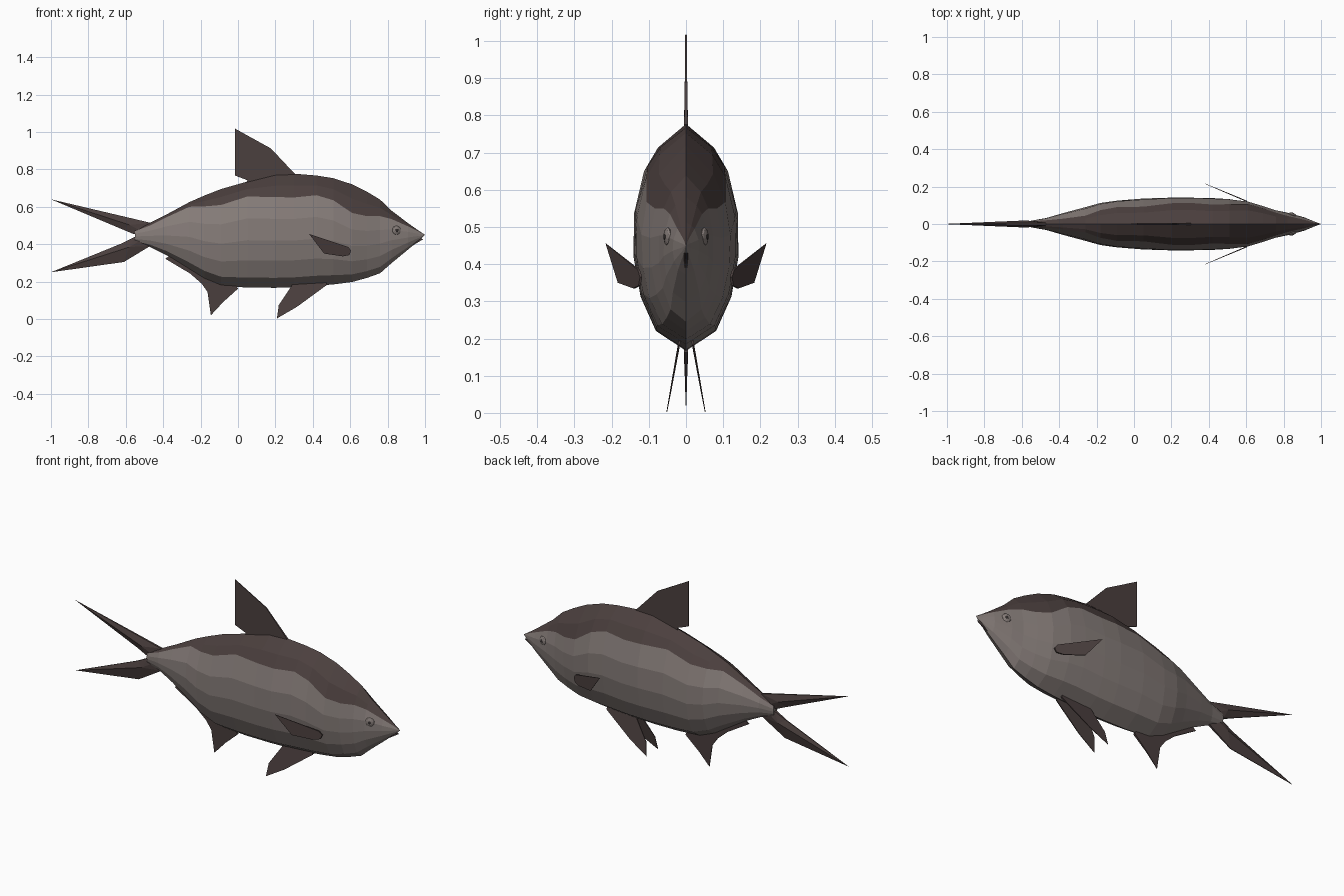
import bpy, bmesh, math
from mathutils import Matrix


def material(name, rgb):
    m = bpy.data.materials.new(name)
    m.diffuse_color = (*rgb, 1)
    return m


SKIN = material("warm grey skin", (0.235, 0.2, 0.188))
DARK = material("dark brown", (0.07, 0.05, 0.048))
PUPIL = material("pupil black", (0.03, 0.025, 0.025))


def finish(name, bm, mats):
    bmesh.ops.remove_doubles(bm, verts=bm.verts, dist=1e-5)
    bmesh.ops.recalc_face_normals(bm, faces=bm.faces)
    me = bpy.data.meshes.new(name)
    bm.to_mesh(me)
    bm.free()
    for m in mats:
        me.materials.append(m)
    ob = bpy.data.objects.new(name, me)
    bpy.context.collection.objects.link(ob)
    return ob


# Body stations: x, back height, colour border height, belly height, half width
STATIONS = [
    (-0.55, 0.485, 0.47, 0.41, 0.018),
    (-0.47, 0.515, 0.50, 0.385, 0.032),
    (-0.38, 0.56, 0.545, 0.34, 0.058),
    (-0.26, 0.625, 0.60, 0.265, 0.09),
    (-0.18, 0.66, 0.602, 0.215, 0.113),
    (-0.09, 0.695, 0.61, 0.178, 0.126),
    (0.05, 0.735, 0.655, 0.168, 0.137),
    (0.20, 0.773, 0.652, 0.167, 0.143),
    (0.30, 0.777, 0.65, 0.17, 0.143),
    (0.42, 0.767, 0.662, 0.178, 0.14),
    (0.51, 0.753, 0.635, 0.185, 0.135),
    (0.61, 0.72, 0.567, 0.198, 0.12),
    (0.69, 0.68, 0.55, 0.22, 0.096),
    (0.76, 0.638, 0.55, 0.245, 0.074),
    (0.82, 0.58, 0.535, 0.298, 0.061),
    (0.91, 0.512, 0.495, 0.372, 0.036),
    (0.965, 0.473, 0.468, 0.418, 0.013),
]


def half_section(x, top, border, low, w):
    """Points from the back ridge down to the keel, on the +y side."""
    mid, h = (top + low) / 2, (top - low) / 2
    pts = [(x, 0, top)]
    z = (top + border) / 2
    rows = [(z, 0.86), (border, 0.97)]
    rows += [(border + (low - border) * f, 1.0) for f in (0.24, 0.48, 0.7, 0.89)]
    for z, k in rows:
        t = (z - mid) / h
        pts.append((x, k * w * math.sqrt(max(0, 1 - t * t)), z))
    return pts + [(x, 0, low)]


bm = bmesh.new()
rings = []
for s in STATIONS:
    half = half_section(*s)
    loop = half + [(x, -y, z) for x, y, z in half[-2:0:-1]]
    rings.append([bm.verts.new(p) for p in loop])
n = len(rings[0])
for a, b in zip(rings, rings[1:]):
    for i in range(n):
        j = (i + 1) % n
        f = bm.faces.new((a[i], a[j], b[j], b[i]))
        f.material_index = 1 if i < 2 or i >= n - 2 else 0
bm.faces.new(rings[0])
nose = bm.verts.new((1.0, 0, 0.45))
for i in range(n):
    f = bm.faces.new((rings[-1][i], rings[-1][(i + 1) % n], nose))
    f.material_index = 1 if i < 2 or i >= n - 2 else 0
finish("body", bm, [SKIN, DARK])


def fin(name, outline, offset=lambda x, z: 0.0, ridge=None):
    """Thin fin from (x, z, half thickness); ridge gives a thicker middle point."""
    bm = bmesh.new()
    sides = []
    for s in (1, -1):
        sides.append([bm.verts.new((x, offset(x, z) + s * t, z)) for x, z, t in outline])
        ring = sides[-1]
        if ridge:
            x, z, t = ridge
            c = bm.verts.new((x, offset(x, z) + s * t, z))
            for i in range(len(ring)):
                bm.faces.new((ring[i], ring[(i + 1) % len(ring)], c))
        else:
            bm.faces.new(ring)
    a, b = sides
    for i in range(len(a)):
        j = (i + 1) % len(a)
        bm.faces.new((a[i], a[j], b[j], b[i]))
    return finish(name, bm, [DARK])


# Forked tail
fin("tail_upper_lobe", [(-1, 0.64, 0.001), (-0.47, 0.515, 0.006), (-0.48, 0.45, 0.01),
                        (-0.56, 0.455, 0.008), (-0.62, 0.48, 0.003)],
    ridge=(-0.58, 0.503, 0.019))
fin("tail_lower_lobe", [(-1, 0.25, 0.001), (-0.62, 0.405, 0.003), (-0.55, 0.44, 0.008),
                        (-0.47, 0.45, 0.01), (-0.47, 0.39, 0.006), (-0.61, 0.305, 0.002)],
    ridge=(-0.58, 0.385, 0.019))

# Single fins on the centre line
fin("dorsal_fin", [(-0.016, 1.018, 0.002), (0.176, 0.912, 0.003), (0.305, 0.775, 0.005),
                   (0.28, 0.74, 0.006), (0.04, 0.71, 0.006), (0.05, 0.742, 0.005),
                   (-0.016, 0.767, 0.003)])
fin("anal_fin", [(-0.388, 0.322, 0.003), (-0.256, 0.243, 0.004), (-0.195, 0.19, 0.004),
                 (-0.163, 0.145, 0.003), (-0.145, 0.02, 0.001), (-0.08, 0.09, 0.003),
                 (0.0, 0.162, 0.006), (-0.02, 0.2, 0.006), (-0.2, 0.26, 0.006),
                 (-0.36, 0.345, 0.005)])

# Paired fins
for s, side in ((-1, "right"), (1, "left")):
    fin("pelvic_fin_" + side,
        [(0.208, 0.003, 0.001), (0.218, 0.075, 0.002), (0.283, 0.172, 0.003),
         (0.3, 0.2, 0.003), (0.47, 0.205, 0.003), (0.475, 0.182, 0.003), (0.315, 0.065, 0.002)],
        lambda x, z, s=s: s * (0.052 - 0.18 * z))
    fin("pectoral_fin_" + side,
        [(0.38, 0.455, 0.001), (0.59, 0.385, 0.003), (0.605, 0.365, 0.003),
         (0.595, 0.342, 0.003), (0.56, 0.335, 0.003), (0.46, 0.35, 0.002)],
        lambda x, z, s=s: s * (0.122 + 0.42 * (0.602 - x)))

    # Eye: flattened ball with a small pupil, turned towards the snout
    for name, mat, r, depth, y in (("eye_", SKIN, 0.025, 0.4, 0.049),
                                   ("pupil_", PUPIL, 0.009, 0.4, 0.0565)):
        bm = bmesh.new()
        bmesh.ops.create_uvsphere(bm, u_segments=10, v_segments=6, radius=r)
        bmesh.ops.transform(bm, verts=bm.verts, matrix=(
            Matrix.Translation((0.847 + (y - 0.049) * 0.35, s * y, 0.474))
            @ Matrix.Rotation(-s * 0.3, 4, 'Z') @ Matrix.Diagonal((1, depth, 1, 1))
            @ Matrix.Rotation(math.pi / 2, 4, 'X')))
        finish(name + side, bm, [mat])

# Lower lip below the snout
fin("lower_lip", [(0.93, 0.39, 0.004), (0.992, 0.428, 0.002), (0.96, 0.432, 0.008),
                  (0.93, 0.42, 0.008)])
